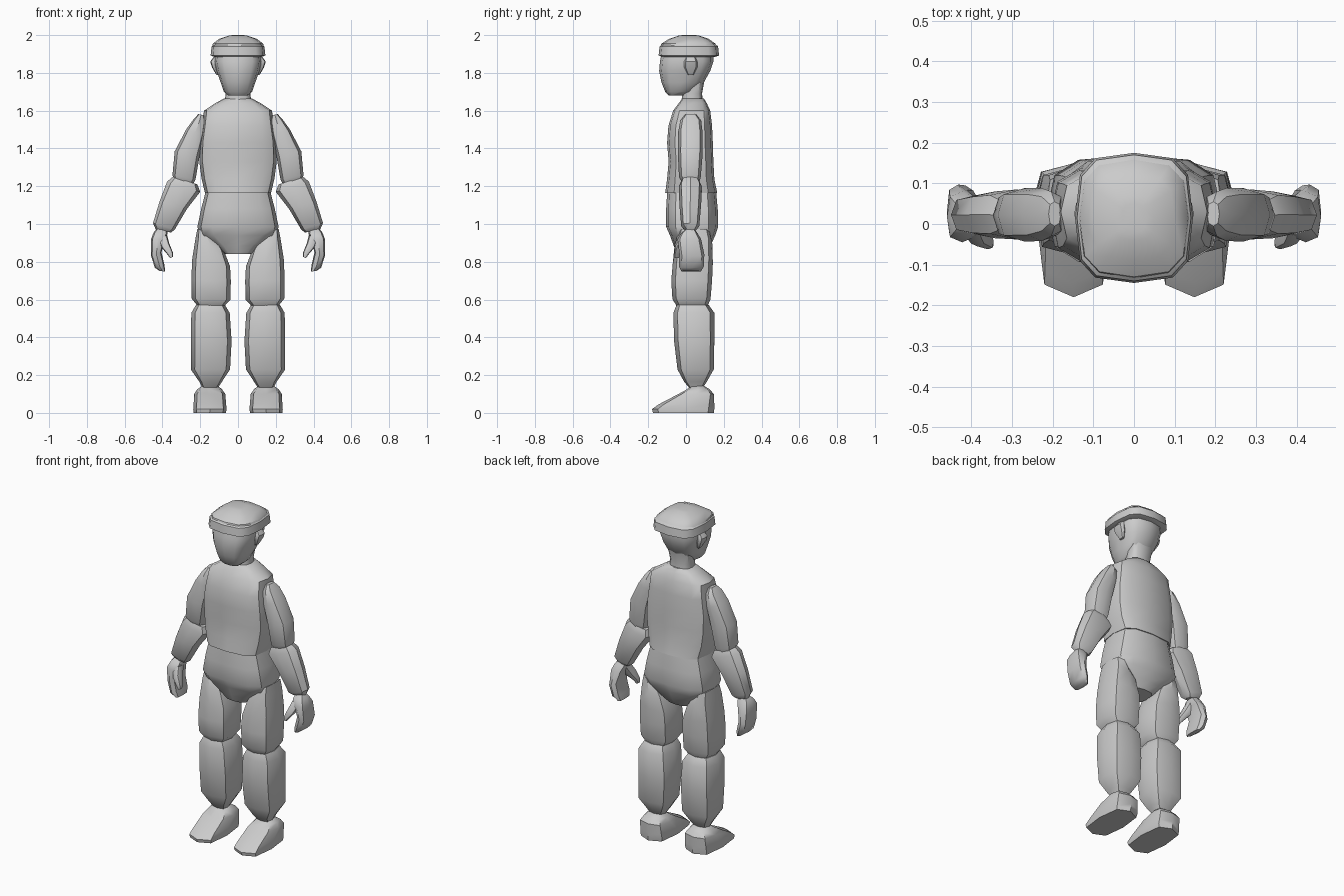
import bpy, bmesh, math

grey = bpy.data.materials.new("plain grey")
grey.diffuse_color = (0.6, 0.6, 0.6, 1)


def power(c, p):
    return math.copysign(abs(c) ** p, c) if abs(c) > 1e-6 else 0.0


def loft(name, rings, side=1, n=12, p=0.7):
    """Skin rounded rings; each is (x, z) of one edge, (x, z) of the other, then y range."""
    bm = bmesh.new()
    loops = []
    for xa, za, xb, zb, y0, y1 in rings:
        loop = []
        for i in range(n):
            a = 2 * math.pi * i / n
            c, s = power(math.cos(a), p), power(math.sin(a), p)
            loop.append(bm.verts.new((side * ((xa + xb) / 2 + c * (xb - xa) / 2),
                                      (y0 + y1) / 2 + s * (y1 - y0) / 2,
                                      (za + zb) / 2 + c * (zb - za) / 2)))
        loops.append(loop)
    for a, b in zip(loops, loops[1:]):
        for i in range(n):
            j = (i + 1) % n
            bm.faces.new((a[i], a[j], b[j], b[i]))
    bm.faces.new(loops[0])
    bm.faces.new(loops[-1])
    bmesh.ops.recalc_face_normals(bm, faces=bm.faces)
    mesh = bpy.data.meshes.new(name)
    bm.to_mesh(mesh)
    bm.free()
    mesh.materials.append(grey)
    ob = bpy.data.objects.new(name, mesh)
    bpy.context.collection.objects.link(ob)
    bpy.context.view_layer.objects.active = ob
    ob.select_set(True)
    bpy.ops.object.shade_smooth_by_angle(angle=math.radians(40))
    ob.select_set(False)
    return ob


def central(rows):
    """Level rings centred on x = 0 from (z, half width, y front, y back)."""
    return [(-r, z, r, z, y0, y1) for z, r, y0, y1 in rows]


def level(rows):
    """Level rings from (z, x inner, x outer, y front, y back)."""
    return [(a, z, b, z, y0, y1) for z, a, b, y0, y1 in rows]


# Cap: rolled brim and domed crown
loft("cap_brim", central([(1.885, .125, -.125, .155), (1.892, .145, -.145, .175),
                          (1.94, .14, -.14, .17), (1.953, .125, -.125, .155)]), p=.6)
loft("cap_crown", central([(1.94, .136, -.135, .165), (1.955, .133, -.13, .155),
                           (1.98, .10, -.09, .12), (1.997, .05, -.04, .07),
                           (2.0, .03, -.02, .05)]), p=.65)

# Head and neck
loft("head", central([(1.68, .05, -.09, -.02), (1.70, .075, -.11, .04),
                      (1.75, .092, -.13, .095), (1.81, .113, -.142, .128),
                      (1.86, .125, -.138, .145), (1.90, .12, -.13, .145)]))
loft("neck", central([(1.64, .07, -.025, .09), (1.69, .066, -.02, .085),
                      (1.76, .075, -.02, .098)]))

# Trunk
loft("torso", central([(1.165, .175, -.11, .165), (1.24, .193, -.10, .15),
                       (1.33, .205, -.092, .145), (1.43, .203, -.10, .142),
                       (1.52, .19, -.093, .138), (1.60, .18, -.068, .128),
                       (1.64, .12, -.038, .11), (1.664, .075, -.02, .095)]), p=.6)
loft("pelvis", central([(.842, .072, -.045, .10), (.885, .12, -.065, .13),
                        (.94, .20, -.085, .155), (.985, .215, -.105, .17),
                        (1.08, .195, -.105, .168), (1.165, .173, -.10, .16)]), p=.65)

for side, label in ((1, "left"), (-1, "right")):
    # Ear
    loft(label + "_ear", level([(1.79, .10, .115, .01, .04), (1.83, .10, .138, -.01, .06),
                                (1.86, .10, .147, -.01, .06), (1.885, .10, .128, 0, .05)]),
         side, 8)
    # Upper arm, tilted outward
    loft(label + "_upper_arm",
         [(.24, 1.205, .34, 1.235, -.02, .07), (.225, 1.235, .347, 1.26, -.037, .078),
          (.205, 1.35, .335, 1.385, -.043, .088), (.178, 1.47, .275, 1.50, -.042, .088),
          (.172, 1.54, .235, 1.555, -.03, .08), (.18, 1.575, .21, 1.582, -.005, .055)],
         side, 8, .75)
    # Forearm
    loft(label + "_forearm",
         [(.355, .955, .435, .97, 0, .05), (.335, .97, .45, 1.005, -.025, .07),
          (.27, 1.08, .415, 1.12, -.035, .08), (.20, 1.17, .375, 1.225, -.038, .085),
          (.215, 1.21, .345, 1.25, -.025, .07)],
         side, 8, .75)
    # Palm with curled fingers
    loft(label + "_hand",
         [(.385, .748, .415, .752, -.025, .08), (.39, .785, .44, .768, -.038, .095),
          (.405, .85, .46, .83, -.035, .097), (.385, .92, .46, .92, -.045, .08),
          (.372, .95, .447, .955, -.025, .06), (.38, .972, .43, .975, 0, .045)],
         side, 8, .65)
    # Thumb reaching inward and forward
    loft(label + "_thumb",
         [(.345, .825, .36, .82, -.06, -.035), (.345, .85, .375, .84, -.062, -.025),
          (.365, .90, .405, .875, -.055, .01), (.375, .94, .425, .92, -.03, .035)],
         side, 8)
    # Thigh, its top slanting under the hip
    loft(label + "_thigh",
         [(.07, .567, .215, .567, -.05, .115), (.04, .60, .245, .605, -.072, .13),
          (.038, .70, .247, .70, -.078, .138), (.042, .775, .243, .81, -.07, .142),
          (.075, .86, .225, .925, -.06, .14), (.13, .94, .215, .975, -.04, .125)],
         side, 8, .65)
    # Shin
    loft(label + "_shin",
         level([(.135, .105, .19, .015, .09), (.165, .085, .205, -.01, .11),
                (.23, .042, .25, -.045, .147), (.38, .034, .25, -.063, .15),
                (.53, .044, .247, -.067, .15), (.572, .07, .222, -.05, .12)]),
         side, 8, .65)
    # Shoe: blunt pointed toe, high instep, squared heel
    loft(label + "_shoe",
         level([(0, .065, .235, -.175, .147), (.02, .06, .237, -.18, .15),
                (.045, .063, .235, -.145, .15), (.10, .067, .232, -.04, .147),
                (.125, .085, .215, .005, .125), (.147, .11, .185, .035, .09)]),
         side, 8, .6)
